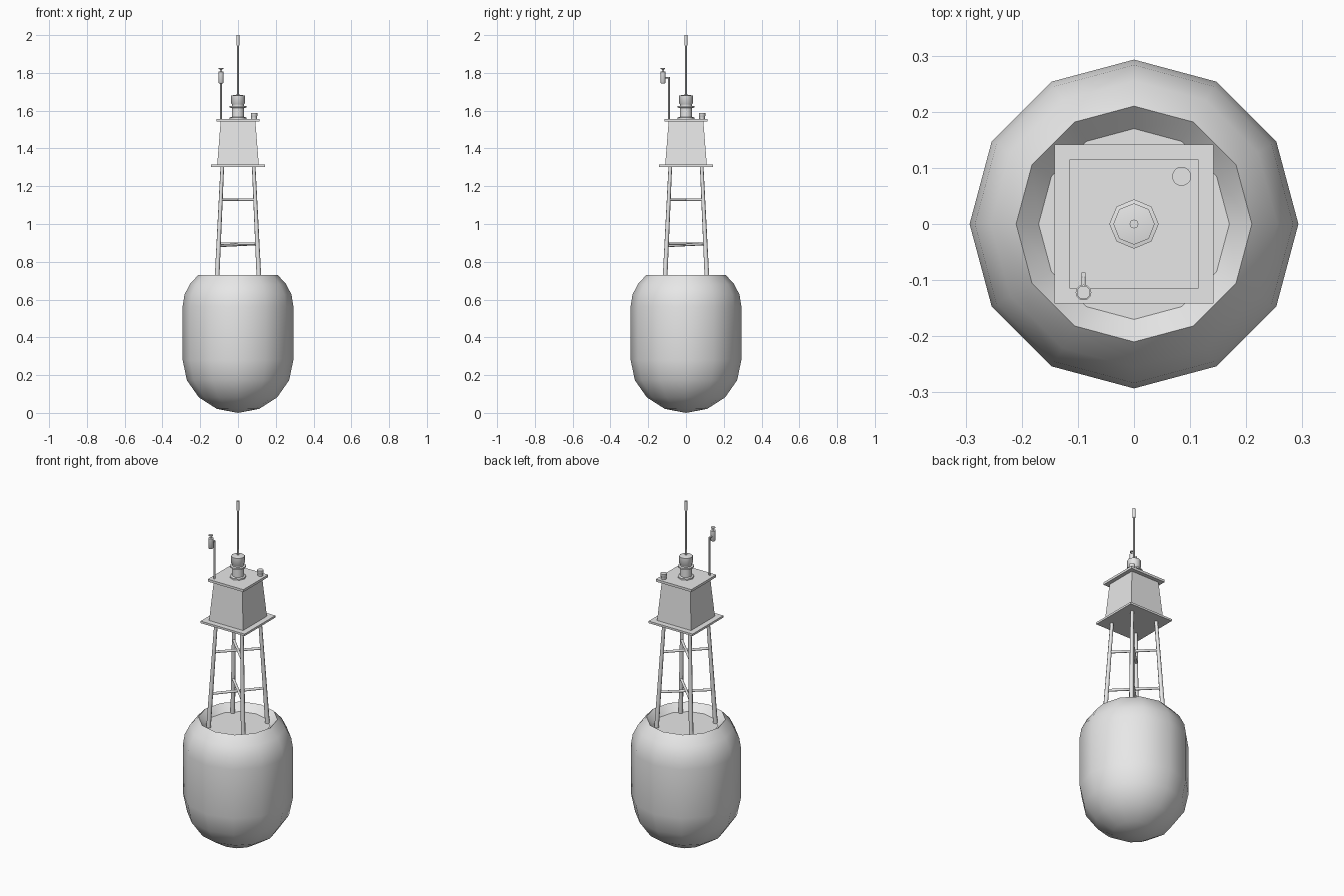
import bpy, bmesh, math
from mathutils import Vector, Matrix

cube = bpy.data.objects.get("Cube")
if cube:
    bpy.data.objects.remove(cube, do_unlink=True)

GREY = (0.8, 0.8, 0.8, 1.0)
paint = bpy.data.materials.new("plain_grey")
paint.use_nodes = True
paint.diffuse_color = GREY
paint.node_tree.nodes["Principled BSDF"].inputs["Base Color"].default_value = GREY


def lathe(name, profile, sides, matrix=Matrix(), phase=0.0, smooth=None):
    """Spin (radius, height) points about z; open ends are capped."""
    bm = bmesh.new()
    rings = []
    for r, z in profile:
        angles = [phase + math.tau * i / sides for i in range(sides)]
        rings.append([bm.verts.new((r * math.cos(a), r * math.sin(a), z)) for a in angles])
    for low, high in zip(rings, rings[1:]):
        for i in range(sides):
            j = (i + 1) % sides
            bm.faces.new((low[i], low[j], high[j], high[i]))
    if profile[0][0] > 0:
        bm.faces.new(rings[0][::-1])
    if profile[-1][0] > 0:
        bm.faces.new(rings[-1])
    bmesh.ops.remove_doubles(bm, verts=bm.verts, dist=1e-5)
    bmesh.ops.recalc_face_normals(bm, faces=bm.faces)
    bm.transform(matrix)
    mesh = bpy.data.meshes.new(name)
    bm.to_mesh(mesh)
    bm.free()
    mesh.materials.append(paint)
    obj = bpy.data.objects.new(name, mesh)
    bpy.context.collection.objects.link(obj)
    if smooth:
        bpy.ops.object.select_all(action='DESELECT')
        obj.select_set(True)
        bpy.context.view_layer.objects.active = obj
        bpy.ops.object.shade_smooth_by_angle(angle=math.radians(smooth))
    return obj


def rod(name, start, end, r0, r1=None, sides=8):
    """Straight bar between two points."""
    start, end = Vector(start), Vector(end)
    axis = end - start
    matrix = Matrix.Translation(start) @ axis.to_track_quat('Z', 'Y').to_matrix().to_4x4()
    return lathe(name, [(r0, 0), (r1 or r0, axis.length)], sides, matrix, smooth=50)


def square(name, half0, half1, z0, z1):
    """Square block, optionally tapered."""
    k = math.sqrt(2)
    return lathe(name, [(half0 * k, z0), (half1 * k, z1)], 4, phase=math.pi / 4)


# Float: rounded bottom, straight wall, rounded shoulder, recessed deck
R = 0.293
profile = []
for i in range(5):
    a = math.pi / 8 * i
    profile.append((R * math.sin(a), 0.28 - 0.28 * math.cos(a)))
for i in range(4):
    a = math.radians(44.2) * i / 3
    profile.append((R * math.cos(a), 0.565 + 0.237 * math.sin(a)))
profile.append((0.17, 0.69))
lathe("float", profile, 12, smooth=42)

# Legs leaning inwards
def leg_point(sx, sy, z):
    h = 0.112 - (z - 0.69) * 0.047
    return (sx * h, sy * h, z)

for sx in (-1, 1):
    for sy in (-1, 1):
        label = ("front" if sy < 0 else "back") + ("_right" if sx < 0 else "_left")
        rod(label + "_leg", leg_point(sx, sy, 0.685), leg_point(sx, sy, 1.305), 0.0125, 0.0095)

# Cross braces running corner to corner
for level, z, drop in (("lower", 0.895, 0.01), ("upper", 1.128, 0.0)):
    rod(level + "_brace_a", leg_point(-1, -1, z - drop), leg_point(1, 1, z), 0.0075)
    rod(level + "_brace_b", leg_point(-1, 1, z), leg_point(1, -1, z), 0.0075)

# Cabin between two plates
square("platform", 0.142, 0.142, 1.302, 1.314)
square("cabin", 0.11, 0.092, 1.314, 1.542)
square("roof_plate", 0.115, 0.115, 1.542, 1.556)

# Lantern with foot flange, thin collar and shallow conical cap
lathe("lantern", [(0.044, 1.556), (0.044, 1.564), (0.033, 1.567), (0.033, 1.614),
                  (0.044, 1.616), (0.044, 1.624), (0.033, 1.626), (0.033, 1.635),
                  (0.037, 1.64), (0.037, 1.68), (0, 1.686)], 8, smooth=50)

# Aerial
rod("aerial", (0, 0, 1.68), (0, 0, 1.96), 0.005)
rod("aerial_tip", (0, 0, 1.945), (0, 0, 2.0), 0.008)

# Roof vent
lathe("vent", [(0.015, 1.556), (0.015, 1.57), (0.017, 1.573), (0.017, 1.588)], 16,
      Matrix.Translation((0.085, 0.085, 0)), smooth=50)

# Sensor on a post with a short arm
rod("sensor_post", (-0.09, -0.09, 1.55), (-0.09, -0.09, 1.779), 0.005)
rod("sensor_arm", (-0.09, -0.087, 1.775), (-0.09, -0.122, 1.775), 0.004)
lathe("sensor", [(0.01, 1.745), (0.014, 1.75), (0.014, 1.806), (0.006, 1.808),
                 (0.006, 1.819), (0.012, 1.82), (0.012, 1.825)], 12,
      Matrix.Translation((-0.09, -0.122, 0)), smooth=50)
